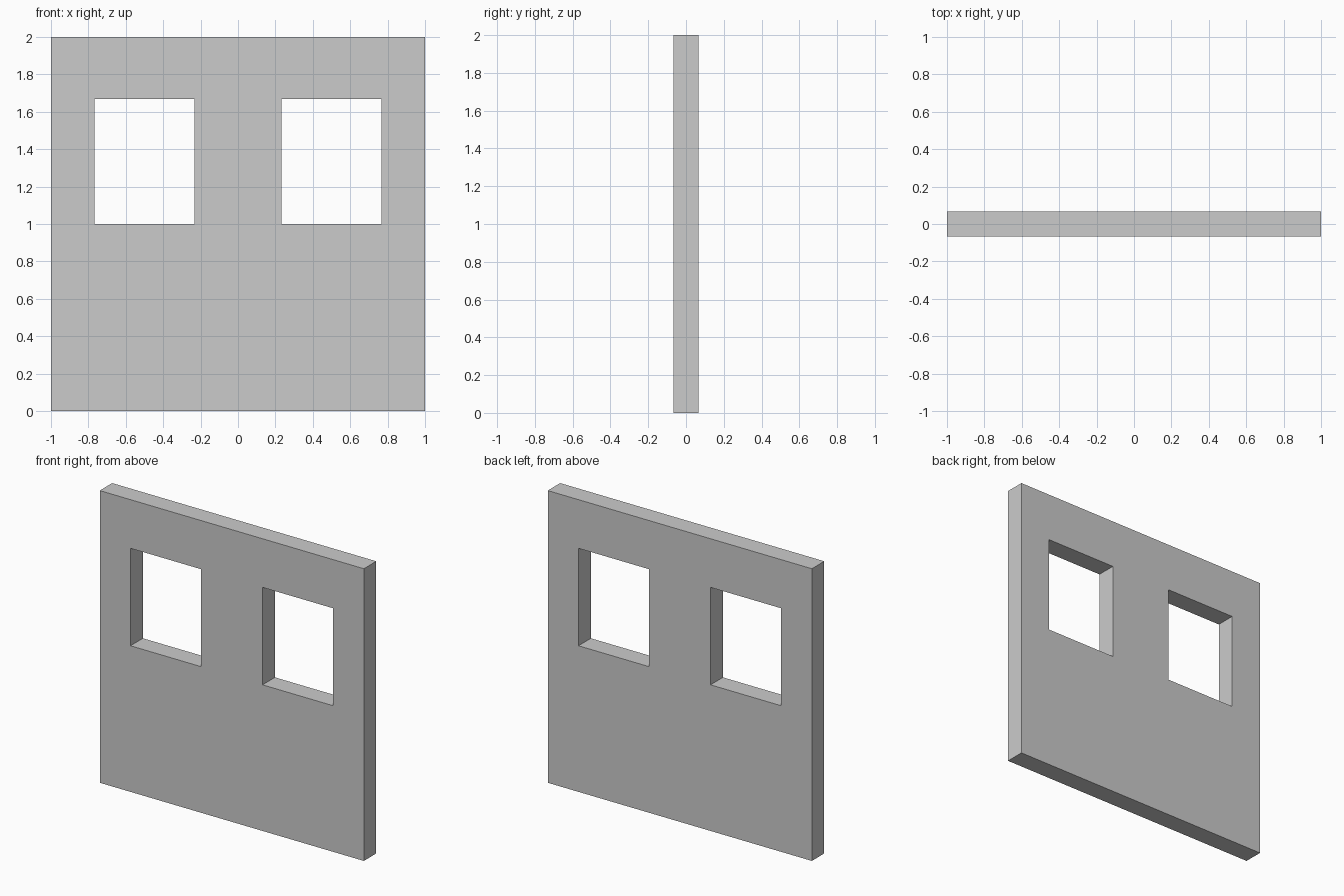
import bpy, bmesh

if "Cube" in bpy.data.objects:
    bpy.data.objects.remove(bpy.data.objects["Cube"])

THICKNESS = 0.134
XS = [-1, -0.767, -0.233, 0.233, 0.767, 1]   # wall edges and window jambs
ZS = [0, 1, 1.667, 2]                        # floor, sill, lintel, top
WINDOWS = {(1, 1), (3, 1)}                   # open cells (column, row)

# Wall sheet: a grid of panels with the window cells left out
bm = bmesh.new()
grid = [[bm.verts.new((x, 0, z)) for z in ZS] for x in XS]
for i in range(len(XS) - 1):
    for j in range(len(ZS) - 1):
        if (i, j) not in WINDOWS:
            bm.faces.new((grid[i][j], grid[i + 1][j],
                          grid[i + 1][j + 1], grid[i][j + 1]))
mesh = bpy.data.meshes.new("window_wall")
bm.to_mesh(mesh)
bm.free()

wall = bpy.data.objects.new("window_wall", mesh)
bpy.context.collection.objects.link(wall)

# Wall thickness, centred on y = 0, which also forms the window reveals
solid = wall.modifiers.new("thickness", 'SOLIDIFY')
solid.thickness = THICKNESS
solid.offset = 0
